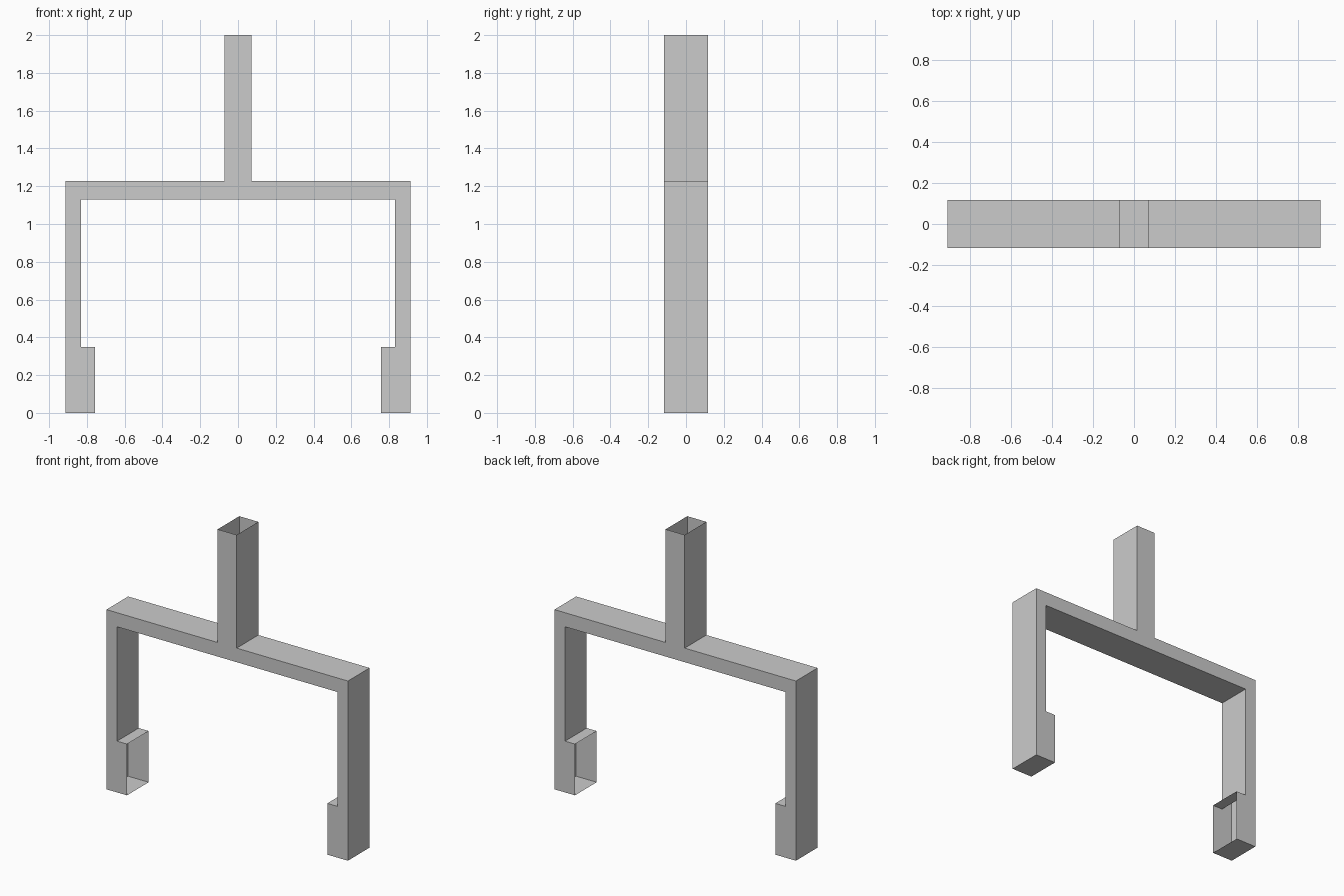
import bpy
import bmesh

if "Cube" in bpy.data.objects:
    bpy.data.objects.remove(bpy.data.objects["Cube"])

DEPTH = 0.117  # half thickness in y

# Right half of the front outline, from stem top round to the bar's underside
half = [(0.072, 2.0), (0.072, 1.227), (0.912, 1.227), (0.912, 0.0),
        (0.757, 0.0), (0.757, 0.35), (0.832, 0.35), (0.832, 1.131)]
outline = half + [(-x, z) for x, z in reversed(half)]

# Hollow fork: extrude the outline through y
bm = bmesh.new()
front = bm.faces.new([bm.verts.new((x, -DEPTH, z)) for x, z in outline])
result = bmesh.ops.extrude_face_region(bm, geom=[front], use_keep_orig=True)
moved = [v for v in result["geom"] if isinstance(v, bmesh.types.BMVert)]
bmesh.ops.translate(bm, verts=moved, vec=(0, 2 * DEPTH, 0))
bmesh.ops.recalc_face_normals(bm, faces=bm.faces)


# Open ends: stem top and the inward faces of both feet
def is_open_end(face):
    c = face.calc_center_median()
    stem_top = c.z > 1.99
    foot_mouth = abs(abs(c.x) - 0.757) < 0.001 and c.z < 0.3
    return stem_top or foot_mouth


open_ends = [f for f in bm.faces if is_open_end(f)]
bmesh.ops.delete(bm, geom=open_ends, context='FACES_ONLY')

mesh = bpy.data.meshes.new("fork_frame")
bm.to_mesh(mesh)
bm.free()
fork = bpy.data.objects.new("fork_frame", mesh)
bpy.context.collection.objects.link(fork)
